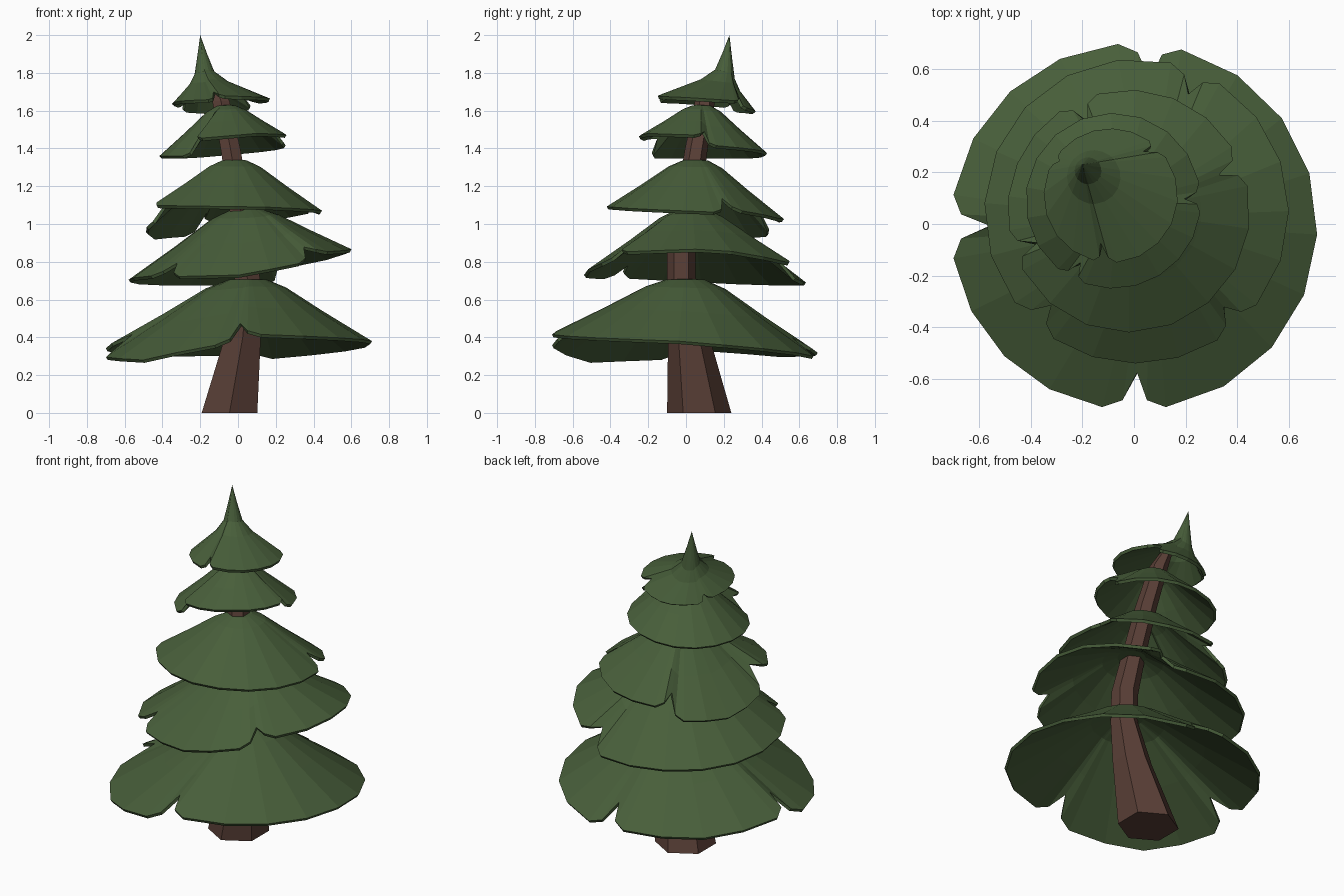
import bpy, bmesh, math
from mathutils import Vector

default = bpy.data.objects.get("Cube")
if default:
    bpy.data.objects.remove(default)


def make_material(name, colour):
    mat = bpy.data.materials.new(name)
    mat.use_nodes = True
    mat.diffuse_color = colour
    mat.node_tree.nodes["Principled BSDF"].inputs["Base Color"].default_value = colour
    return mat


def make_object(name, bm, mat):
    mesh = bpy.data.meshes.new(name)
    bm.to_mesh(mesh)
    bm.free()
    mesh.materials.append(mat)
    obj = bpy.data.objects.new(name, mesh)
    bpy.context.collection.objects.link(obj)
    return obj


def bridge(bm, inner, outer):
    count = len(inner)
    for i in range(count):
        j = (i + 1) % count
        bm.faces.new((inner[i], outer[i], outer[j], inner[j]))


def interpolate(points, x):
    for (x0, y0), (x1, y1) in zip(points, points[1:]):
        if x <= x1:
            return y0 + (y1 - y0) * (x - x0) / (x1 - x0)
    return points[-1][1]


green = make_material("needle green", (0.064, 0.112, 0.042, 1))
brown = make_material("bark brown", (0.1, 0.049, 0.037, 1))

# Slope of a skirt: distance outwards, height above the rim
SKIRT = [(0, 1), (0.14, 0.99), (0.3, 0.86), (0.6, 0.48), (1, 0)]
SPIRE = [(0, 1), (0.1, 0.7), (0.2, 0.43), (0.4, 0.27), (1, 0)]


def rim_columns(lobes, notch):
    """Angle, reach and rim height around a tier, with a notch before each lobe."""
    columns = []
    for i, (start, end, z0, z1, z2) in enumerate(lobes):
        columns.append((start, notch, (lobes[i - 1][4] + z0) / 2))
        span = end - start
        steps = max(3, round(span / 22))
        angles = [4] + [10 + (span - 20) * k / steps for k in range(steps + 1)] + [span - 4]
        for a in angles:
            reach = 0.95 if a in (4, span - 4) else 1
            height = interpolate([(0, z0), (0.5, z1), (1, z2)], a / span)
            columns.append((start + a, reach, height))
    return columns


def add_tier(name, apex, centre, radius, lobes, slope=SKIRT, notch=0.8):
    bm = bmesh.new()
    apex = Vector(apex)
    columns = rim_columns(lobes, notch)

    def ring(t):
        verts = []
        for angle, reach, height in columns:
            a = math.radians(angle)
            d = min(t, reach)
            rim = Vector((centre[0] + radius * math.cos(a),
                          centre[1] + radius * math.sin(a), height))
            p = apex.lerp(rim, d)
            p.z = height + (apex.z - height) * interpolate(slope, d)
            verts.append(bm.verts.new(p))
        return verts

    rings = [ring(t) for t, f in slope[1:]]
    top = bm.verts.new(apex)
    for i in range(len(columns)):
        bm.faces.new((top, rings[0][i], rings[0][(i + 1) % len(columns)]))
    for inner, outer in zip(rings, rings[1:]):
        bridge(bm, inner, outer)
    tier = make_object(name, bm, green)
    shell = tier.modifiers.new("thickness", 'SOLIDIFY')
    shell.thickness = 0.018
    shell.offset = -1


# Branch tiers; each lobe: start angle, end angle, rim heights along it
add_tier("bottom_branches", (0.06, 0, 0.71), (0, -0.01), 0.71, [
    (-90, 85, 0.42, 0.38, 0.29),
    (85, 180, 0.32, 0.31, 0.35),
    (180, 270, 0.3, 0.28, 0.38)])
add_tier("lower_branches", (0.05, 0.03, 1.08), (0.01, 0.05), 0.59, [
    (-48, 67, 0.85, 0.87, 0.78),
    (67, 227, 0.69, 0.69, 0.73),
    (227, 312, 0.72, 0.73, 0.81)], notch=0.84)
add_tier("middle_branches", (-0.02, 0.05, 1.34), (-0.02, 0.05), 0.47, [
    (-161, 22, 1.1, 1.09, 1.06),
    (22, 115, 1.08, 1.03, 1.02),
    (115, 199, 0.95, 0.93, 1.0)])
add_tier("upper_branches", (-0.06, 0.08, 1.63), (-0.08, 0.09), 0.34, [
    (-119, 2, 1.45, 1.48, 1.47),
    (2, 241, 1.42, 1.36, 1.36)])
add_tier("top_branches", (-0.2, 0.23, 2), (-0.09, 0.11), 0.26, [
    (-95, 45, 1.68, 1.67, 1.65),
    (45, 148, 1.62, 1.59, 1.6),
    (148, 265, 1.62, 1.65, 1.66)], slope=SPIRE)

# Bent six-sided trunk: centre, height and radius of each section
SECTIONS = [(-0.045, 0.07, 0, 0.17), (0.025, 0.015, 0.4, 0.11),
            (0.05, -0.025, 0.68, 0.077), (0.045, -0.025, 0.86, 0.075),
            (0.01, 0.01, 1.1, 0.066), (-0.04, 0.055, 1.4, 0.06),
            (-0.09, 0.1, 1.65, 0.053), (-0.12, 0.13, 1.74, 0.035)]
bm = bmesh.new()
loops = []
for x, y, z, r in SECTIONS:
    angles = [math.radians(30 + 60 * k) for k in range(6)]
    loops.append([bm.verts.new((x + r * math.cos(a), y + r * math.sin(a), z)) for a in angles])
for lower, upper in zip(loops, loops[1:]):
    bridge(bm, upper, lower)
bm.faces.new(loops[0])
bm.faces.new(loops[-1])
bmesh.ops.recalc_face_normals(bm, faces=bm.faces)
make_object("trunk", bm, brown)
